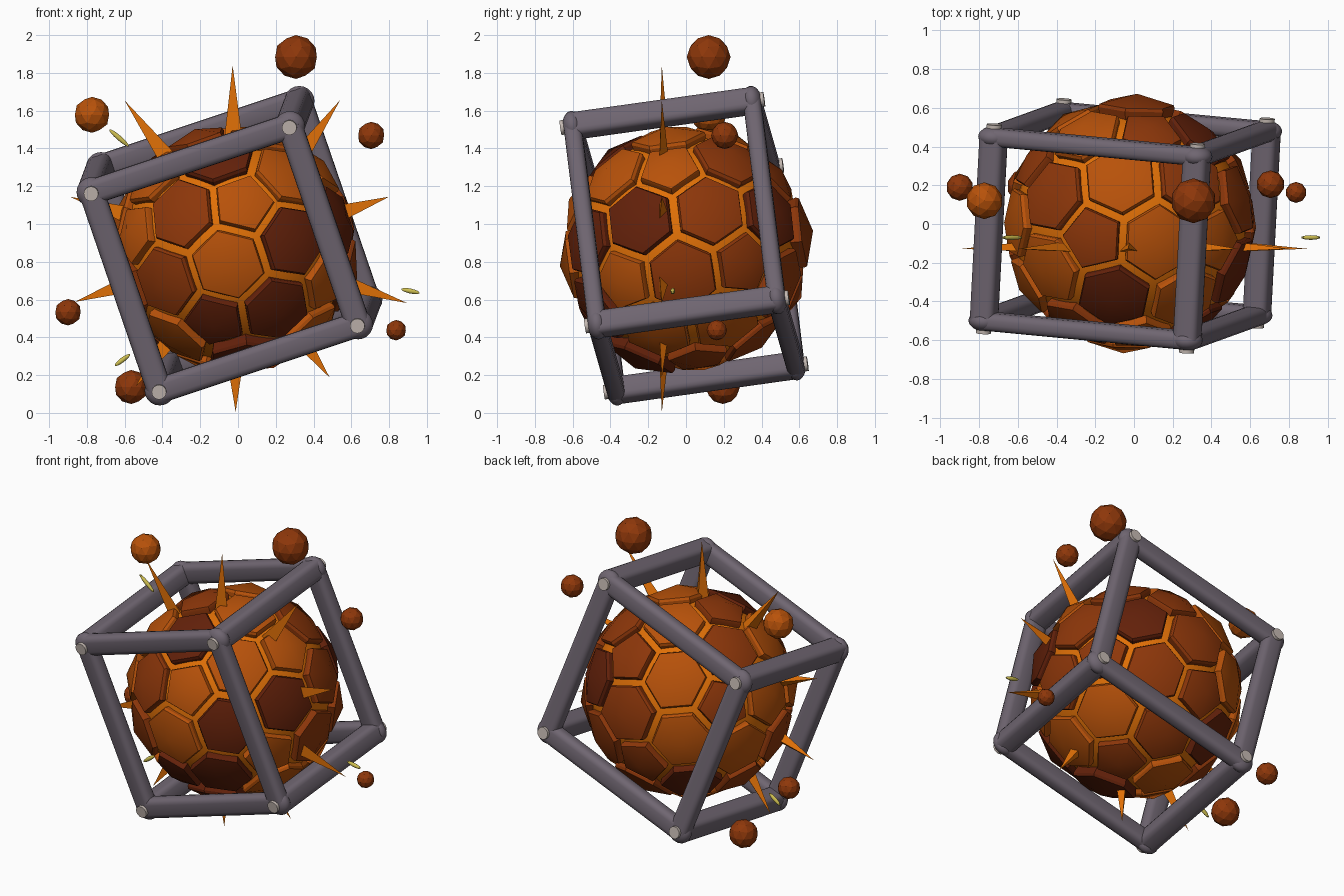
import bpy, bmesh, math
from mathutils import Vector, Matrix

if "Cube" in bpy.data.objects:
    bpy.data.objects.remove(bpy.data.objects["Cube"])


def material(name, rgb):
    m = bpy.data.materials.new(name)
    m.diffuse_color = (*rgb, 1)
    m.use_nodes = True
    m.node_tree.nodes["Principled BSDF"].inputs["Base Color"].default_value = m.diffuse_color
    return m


ORANGE = material("orange", (0.48, 0.084, 0.003))
RED = material("rust red", (0.27, 0.038, 0.003))
DARK = material("dark red", (0.125, 0.015, 0.003))
GLOW = material("bright amber", (0.74, 0.16, 0.002))
STEEL = material("grey steel", (0.16, 0.132, 0.165))
BOLT = material("pale bolt", (0.55, 0.48, 0.44))
YELLOW = material("yellow", (0.62, 0.52, 0.08))


def add_object(name, bm, mats, smooth=None):
    mesh = bpy.data.meshes.new(name)
    bmesh.ops.recalc_face_normals(bm, faces=bm.faces[:])
    bm.to_mesh(mesh)
    bm.free()
    ob = bpy.data.objects.new(name, mesh)
    bpy.context.collection.objects.link(ob)
    for m in mats:
        mesh.materials.append(m)
    if smooth:
        bpy.ops.object.select_all(action='DESELECT')
        ob.select_set(True)
        bpy.context.view_layer.objects.active = ob
        bpy.ops.object.shade_smooth_by_angle(angle=math.radians(smooth))
    return ob


CENTRE = Vector((-0.02, -0.005, 0.87))

# Glowing core
bm = bmesh.new()
bmesh.ops.create_icosphere(bm, subdivisions=4, radius=0.6, matrix=Matrix.Translation(CENTRE))
add_object("core", bm, [GLOW], 40)

# Cell directions: twelve five-sided cells, then a six-sided one between each close pair
turn = Matrix.Rotation(-0.045, 3, 'Z')
b = turn @ Vector((0.119, -0.914, 0.389)).normalized()
u = turn @ Vector((-0.402, 0.314, 0.861))
u = (u - u.dot(b) * b).normalized()
v = b.cross(u)
corners = [b]
for k in range(5):
    a = math.radians(72 * k)
    corners.append((0.4472 * b + 0.8944 * (math.cos(a) * u + math.sin(a) * v)).normalized())
corners += [-p for p in corners]
cells = {(i, i): p for i, p in enumerate(corners)}
for i in range(12):
    for j in range(i + 1, 12):
        if corners[i].dot(corners[j]) > 0.3:
            cells[(i, j)] = (corners[i] + corners[j]).normalized()

orange_cells = {(0, 0), (2, 2), (4, 4), (5, 5), (0, 3), (0, 5), (1, 2), (1, 5), (1, 9),
                (4, 7), (3, 11), (2, 10), (9, 10), (6, 10), (10, 11), (7, 8), (7, 11)}
dark_cells = {(3, 3), (0, 1), (0, 4), (3, 4), (4, 5), (3, 7), (8, 9), (6, 11)}
raised = {(6, 9): 0.015, (3, 7): 0.02}

# Armour plates: bevelled rim rising to a low centre peak
bm = bmesh.new()
for key, p in cells.items():
    near = [q for q in cells.values() if 0.001 < p.angle(q) < 0.72]
    ax = p.orthogonal().normalized()
    ay = p.cross(ax)
    near.sort(key=lambda q: math.atan2(q.dot(ay), q.dot(ax)))
    n = len(near)
    rim = [(p + near[k] + near[(k + 1) % n]).normalized() for k in range(n)]
    lift = raised.get(key, 0)
    rings = [[bm.verts.new(CENTRE + p.lerp(c, s).normalized() * (r + lift)) for c in rim]
             for r, s in ((0.57, 0.89), (0.63, 0.88), (0.644, 0.83))]
    peak = bm.verts.new(CENTRE + p * (0.67 + lift))
    faces = [bm.faces.new(rings[0])]
    for k in range(n):
        m = (k + 1) % n
        for lo, hi in zip(rings, rings[1:]):
            faces.append(bm.faces.new((lo[k], lo[m], hi[m], hi[k])))
        faces.append(bm.faces.new((rings[2][k], rings[2][m], peak)))
    for f in faces:
        f.material_index = 0 if key in orange_cells else 2 if key in dark_cells else 1
add_object("armour_plates", bm, [ORANGE, RED, DARK], 28)

# Tilted cage, flatter along its depth
e1 = Vector((1.05, -0.10, 0.35))
e2 = Vector((0.36, 0.13, -1.05))
e3 = Vector((0.05, 0.95, 0.133))
edges = (e1, e2, e3)
dirs = [e.normalized() for e in edges]
half = (0.066, 0.066, 0.047)
mid = Vector((-0.045, -0.01, 0.885))


def cage_corner(s):
    return mid + (e1 * s[0] + e2 * s[1] + e3 * s[2]) / 2


def beam(bm, a, c, axis):
    """Bar with a rounded rectangular section between two points."""
    i, j = (axis + 1) % 3, (axis + 2) % 3
    r = 0.035
    section = []
    for sx, sy, start in ((1, 1, 0), (-1, 1, 90), (-1, -1, 180), (1, -1, 270)):
        for step in range(4):
            t = math.radians(start + 30 * step)
            section.append(dirs[i] * (sx * (half[i] - r) + r * math.cos(t))
                           + dirs[j] * (sy * (half[j] - r) + r * math.sin(t)))
    lo = [bm.verts.new(a + o) for o in section]
    hi = [bm.verts.new(c + o) for o in section]
    n = len(section)
    bm.faces.new(lo)
    bm.faces.new(hi)
    for k in range(n):
        bm.faces.new((lo[k], lo[(k + 1) % n], hi[(k + 1) % n], hi[k]))


axes = Matrix(dirs).transposed().to_4x4()
signs = [(i, j, k) for i in (-1, 1) for j in (-1, 1) for k in (-1, 1)]
bm = bmesh.new()
for s in signs:
    # Rounded corner joint
    place = Matrix.Translation(cage_corner(s)) @ axes
    bmesh.ops.create_uvsphere(bm, u_segments=20, v_segments=12, radius=1,
                              matrix=place @ Matrix.Diagonal((0.08, 0.08, 0.053, 1)))
    for axis in range(3):
        if s[axis] < 0:
            t = list(s)
            t[axis] = 1
            beam(bm, cage_corner(s), cage_corner(t), axis)
add_object("cage", bm, [STEEL], 40)

# Bolt heads on the front and back cage corners
bm = bmesh.new()
for s in signs:
    c = cage_corner(s) + dirs[2] * s[2] * 0.045
    bmesh.ops.create_cone(bm, cap_ends=True, segments=16, radius1=0.039, radius2=0.039,
                          depth=0.04, matrix=Matrix.Translation(c) @ axes)
add_object("cage_bolts", bm, [BOLT], 35)

# Ring of ten three-sided spikes
bm = bmesh.new()
lengths = (0.865, 0.965, 0.97, 0.975, 0.91, 0.89, 0.90, 0.865, 0.85, 0.96)
for k, length in enumerate(lengths):
    a = math.radians(18.5 + 36 * k)
    d = Vector((math.cos(a), 0, math.sin(a)))
    side = Vector((-d.z, 0, d.x))
    base = CENTRE + Vector((0, -0.123, 0)) + d * 0.52
    ring = [bm.verts.new(base + o) for o in
            (side * 0.055 + Vector((0, -0.016, 0)), Vector((0, 0.042, 0)),
             side * -0.055 + Vector((0, -0.016, 0)))]
    tip = bm.verts.new(base + d * (length - 0.52))
    bm.faces.new(ring)
    for j in range(3):
        bm.faces.new((ring[j], ring[(j + 1) % 3], tip))
add_object("spikes", bm, [GLOW])

# Floating faceted balls
balls = [(0.307, 0.12, 1.884, 0.116, RED), (-0.773, 0.12, 1.578, 0.095, ORANGE),
         (0.705, 0.205, 1.469, 0.072, RED), (-0.90, 0.19, 0.533, 0.07, RED),
         (0.837, 0.163, 0.438, 0.054, RED), (-0.565, 0.195, 0.137, 0.09, RED)]
for x, y, z, r, mat in balls:
    bm = bmesh.new()
    bmesh.ops.create_icosphere(bm, subdivisions=2, radius=r, matrix=Matrix.Translation((x, y, z)))
    add_object("floating_ball", bm, [mat])

# Small yellow slivers
bm = bmesh.new()
for x, z, angle, size in ((-0.63, 1.456, 139, 0.072), (0.913, 0.645, -12, 0.052), (-0.612, 0.28, 217, 0.053)):
    mat = (Matrix.Translation((x, -0.07, z)) @ Matrix.Rotation(math.radians(-angle), 4, 'Y')
           @ Matrix.Diagonal((size, 0.012, 0.013, 1)))
    bmesh.ops.create_uvsphere(bm, u_segments=10, v_segments=8, radius=1, matrix=mat)
add_object("yellow_slivers", bm, [YELLOW], 40)
